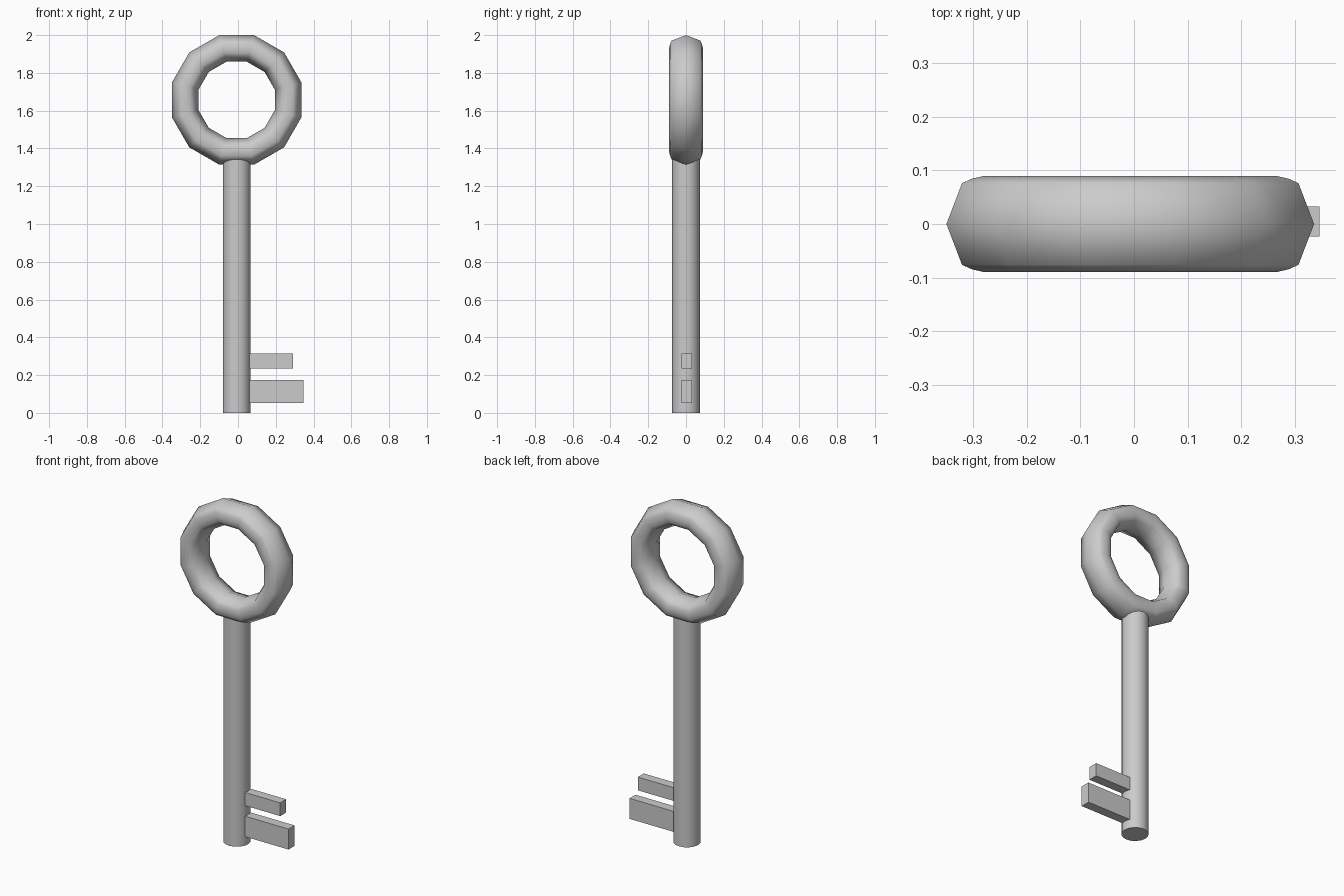
import bpy, bmesh
from math import sin, cos, tau, radians

if "Cube" in bpy.data.objects:
    bpy.data.objects.remove(bpy.data.objects["Cube"])

CX = -0.007          # axis of shaft and ring
RING_Z = 1.657


def finish(name, bm, smooth_angle=None):
    bmesh.ops.recalc_face_normals(bm, faces=bm.faces)
    mesh = bpy.data.meshes.new(name)
    bm.to_mesh(mesh)
    bm.free()
    obj = bpy.data.objects.new(name, mesh)
    bpy.context.collection.objects.link(obj)
    if smooth_angle:
        bpy.ops.object.select_all(action='DESELECT')
        obj.select_set(True)
        bpy.context.view_layer.objects.active = obj
        bpy.ops.object.shade_smooth_by_angle(angle=radians(smooth_angle))
    return obj


def box(name, x0, x1, y0, y1, z0, z1):
    bm = bmesh.new()
    bmesh.ops.create_cube(bm, size=1)
    for v in bm.verts:
        v.co.x = x1 if v.co.x > 0 else x0
        v.co.y = y1 if v.co.y > 0 else y0
        v.co.z = z1 if v.co.z > 0 else z0
    return finish(name, bm)


# Ring handle: rounded section swept round a twelve-sided loop
half = [(0.343, 0), (0.314, 0.076), (0.297, 0.084), (0.272, 0.09),
        (0.247, 0.084), (0.23, 0.076), (0.202, 0)]
section = half + [(r, -y) for r, y in reversed(half[1:-1])]
SIDES = 12
bm = bmesh.new()
loops = []
for i in range(SIDES):
    a = tau * (i + 0.5) / SIDES
    loops.append([bm.verts.new((CX + r / cos(tau / 24) * cos(a), y,
                                RING_Z + r / cos(tau / 24) * sin(a)))
                  for r, y in section])
n = len(section)
for i in range(SIDES):
    a, b = loops[i], loops[(i + 1) % SIDES]
    for j in range(n):
        k = (j + 1) % n
        bm.faces.new((a[j], a[k], b[k], b[j]))
finish("ring_handle", bm, 75)

# Shaft
bm = bmesh.new()
bmesh.ops.create_cone(bm, cap_ends=True, segments=16, radius1=0.073,
                      radius2=0.073, depth=1.42)
bmesh.ops.translate(bm, verts=bm.verts, vec=(CX, 0, 0.71))
finish("shaft", bm, 40)

# Teeth
box("lower_tooth", 0.0, 0.346, -0.023, 0.033, 0.053, 0.174)
box("upper_tooth", 0.0, 0.292, -0.023, 0.033, 0.236, 0.314)
